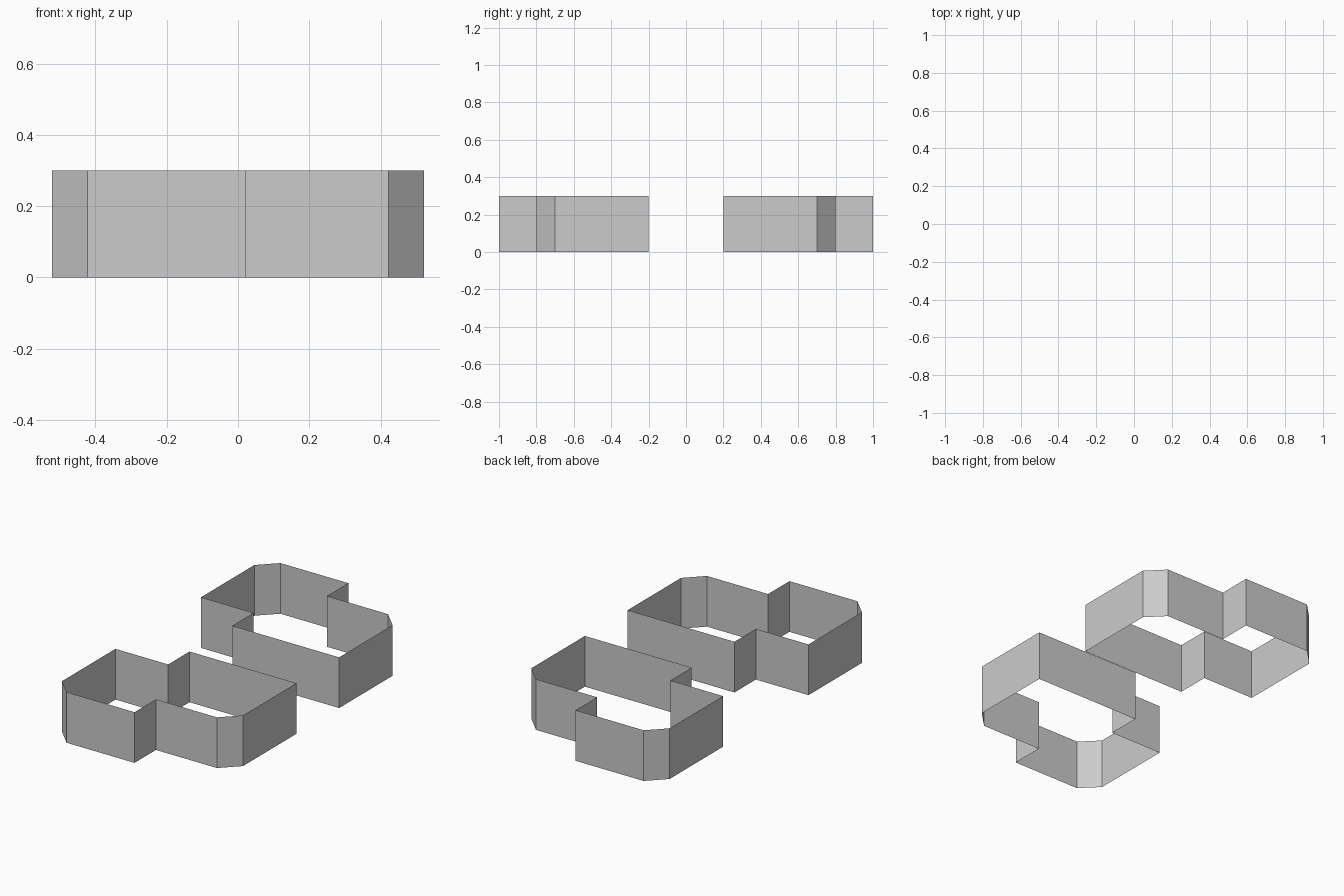
import bpy
import bmesh

if "Cube" in bpy.data.objects:
    bpy.data.objects.remove(bpy.data.objects["Cube"])

HEIGHT = 0.3

# Plan outline of the back wall ring (counter-clockwise)
OUTLINE = [
    (0.5225, 0.2), (0.5225, 0.7), (0.4225, 0.8), (0.0225, 0.8), (0.0225, 1.0),
    (-0.4225, 1.0), (-0.5225, 0.9), (-0.5225, 0.4), (-0.1775, 0.4), (-0.1775, 0.2),
]


def wall_ring(name, outline):
    """Thin closed wall, open at top and bottom, facing outwards."""
    bm = bmesh.new()
    low = [bm.verts.new((x, y, 0)) for x, y in outline]
    high = [bm.verts.new((x, y, HEIGHT)) for x, y in outline]
    n = len(outline)
    for i in range(n):
        j = (i + 1) % n
        bm.faces.new((low[i], low[j], high[j], high[i]))
    mesh = bpy.data.meshes.new(name)
    bm.to_mesh(mesh)
    bm.free()
    obj = bpy.data.objects.new(name, mesh)
    bpy.context.collection.objects.link(obj)
    return obj


# Two mirrored rings; order is reversed so the mirrored walls still face outwards
wall_ring("back_wall_ring", OUTLINE)
wall_ring("front_wall_ring", [(x, -y) for x, y in reversed(OUTLINE)])
